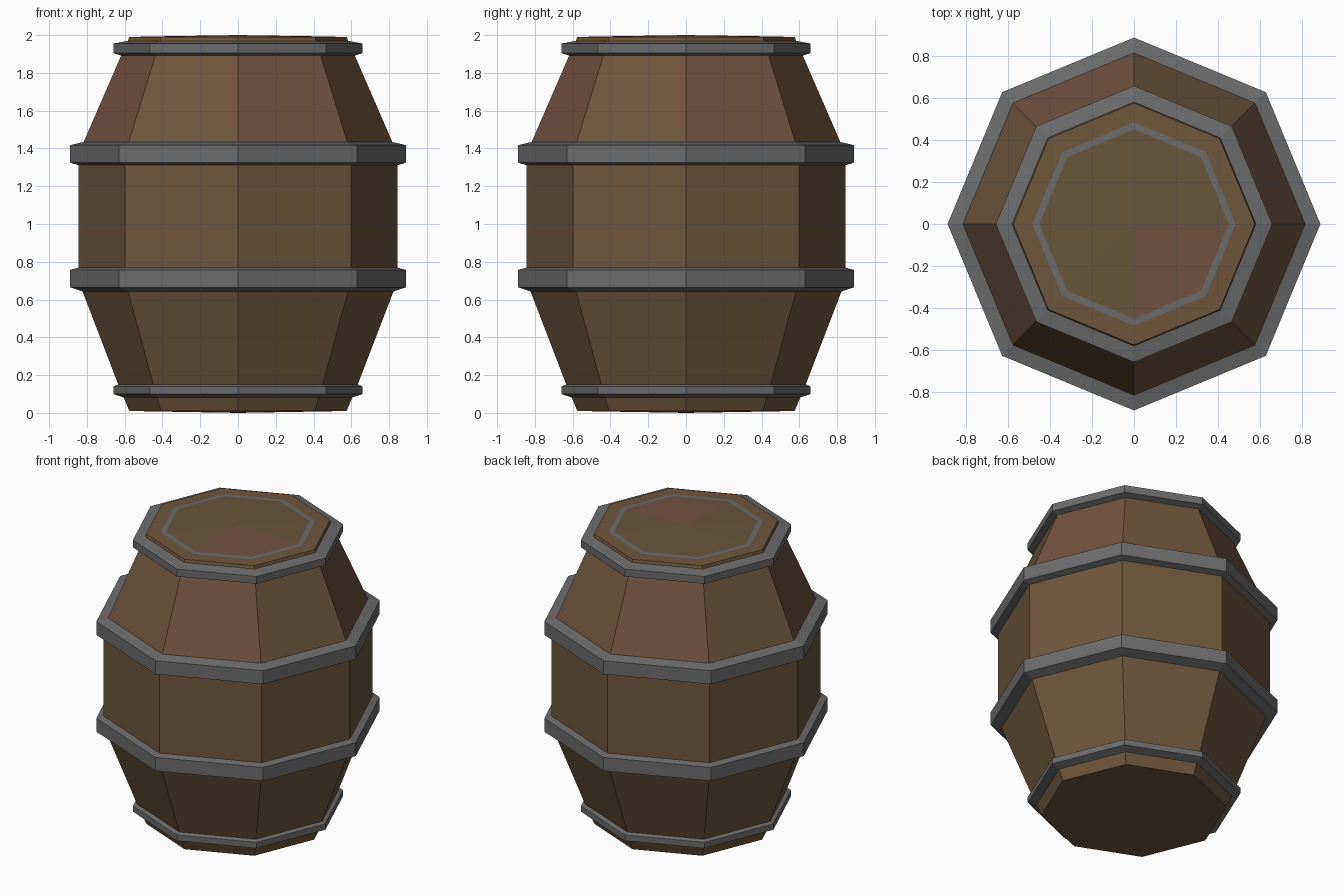
import bpy, bmesh, math

if "Cube" in bpy.data.objects:
    bpy.data.objects.remove(bpy.data.objects["Cube"])

SIDES = 8


def material(name, rgb):
    m = bpy.data.materials.new(name)
    m.diffuse_color = (*rgb, 1.0)
    m.use_nodes = True
    m.node_tree.nodes["Principled BSDF"].inputs["Base Color"].default_value = m.diffuse_color
    return m


wood = material("oak brown", (0.162, 0.093, 0.045))
red_wood = material("reddish brown", (0.170, 0.085, 0.052))
lid_wood = material("lid olive brown", (0.146, 0.092, 0.043))
iron = material("iron grey", (0.150, 0.150, 0.150))
PALETTE = [wood, red_wood, lid_wood, iron]


def lathe(name, profile, rule, closed=False):
    """Turn (radius, z) points, listed bottom to top, into an octagonal part.
    rule(band, sector) gives the material index of each face."""
    bm = bmesh.new()
    rings = []
    for r, z in profile:
        if r == 0:
            rings.append([bm.verts.new((0, 0, z))] * SIDES)
        else:
            rings.append([bm.verts.new((r * math.cos(math.tau * k / SIDES),
                                        r * math.sin(math.tau * k / SIDES), z))
                          for k in range(SIDES)])
    if closed:
        rings.append(rings[0])
    for band, (lo, hi) in enumerate(zip(rings, rings[1:])):
        for k in range(SIDES):
            n = (k + 1) % SIDES
            corners = list(dict.fromkeys([lo[k], lo[n], hi[n], hi[k]]))
            bm.faces.new(corners).material_index = rule(band, k)
    bmesh.ops.recalc_face_normals(bm, faces=bm.faces)
    me = bpy.data.meshes.new(name)
    bm.to_mesh(me)
    bm.free()
    for m in PALETTE:
        me.materials.append(m)
    ob = bpy.data.objects.new(name, me)
    bpy.context.collection.objects.link(ob)
    return ob


# Staves and bottom: every other stave is redder on the upper taper
lathe("barrel_body",
      [(0, 0.0), (0.575, 0.01), (0.63, 0.14), (0.845, 0.70), (0.845, 1.37),
       (0.615, 1.90), (0.585, 1.965), (0, 1.965)],
      lambda band, k: 1 if band in (4, 5) and k % 2 == 0 else 0)


# Lid with a painted-on iron ring
def lid_rule(band, k):
    if band == 3:
        return 3
    if band == 4:
        return 1 if k in (6, 7) else 2
    return 0


lathe("lid",
      [(0, 1.96), (0.585, 1.96), (0.577, 1.99), (0.485, 1.992),
       (0.452, 1.993), (0, 2.0)], lid_rule)


# Iron hoops: outer radius, outer band heights, then lower and upper inner edges
def hoop(name, r, z0, z1, low, high):
    lathe(name, [low, (r, z0), (r, z1), high], lambda band, k: 3, closed=True)


hoop("bottom_hoop", 0.66, 0.10, 0.14, (0.60, 0.08), (0.63, 0.152))
hoop("lower_hoop", 0.89, 0.665, 0.757, (0.815, 0.64), (0.84, 0.77))
hoop("upper_hoop", 0.89, 1.325, 1.417, (0.84, 1.31), (0.815, 1.435))
hoop("top_hoop", 0.66, 1.905, 1.955, (0.615, 1.89), (0.582, 1.97))
